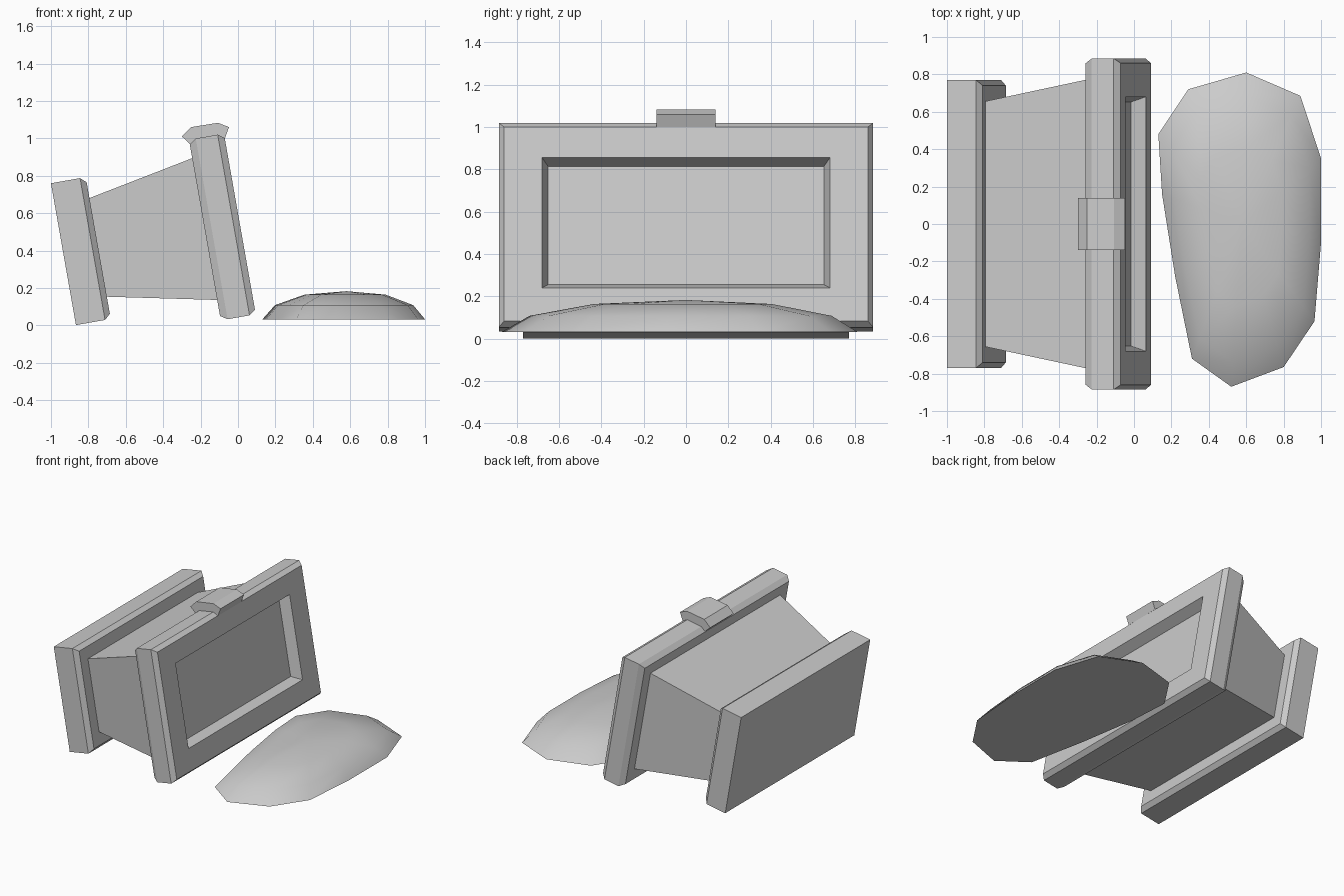
import bpy, bmesh
from math import radians
from mathutils import Matrix

if "Cube" in bpy.data.objects:
    bpy.data.objects.remove(bpy.data.objects["Cube"])

# The housing leans back: its local x is the facing axis, local z is up
TILT = Matrix.Rotation(radians(-10), 4, 'Y')


def finish(name, bm, matrix=None):
    if matrix:
        bmesh.ops.transform(bm, matrix=matrix, verts=bm.verts)
    bmesh.ops.recalc_face_normals(bm, faces=bm.faces)
    me = bpy.data.meshes.new(name)
    bm.to_mesh(me)
    bm.free()
    ob = bpy.data.objects.new(name, me)
    bpy.context.collection.objects.link(ob)
    return ob


def loft(rings, apex=None):
    """Skin closed rings of points, capping the ends (or closing to an apex)."""
    bm = bmesh.new()
    rows = [[bm.verts.new(p) for p in r] for r in rings]
    n = len(rows[0])
    for a, b in zip(rows, rows[1:]):
        for i in range(n):
            j = (i + 1) % n
            bm.faces.new((a[i], a[j], b[j], b[i]))
    bm.faces.new(rows[0])
    if apex:
        top = bm.verts.new(apex)
        for i in range(n):
            bm.faces.new((rows[-1][i], rows[-1][(i + 1) % n], top))
    else:
        bm.faces.new(rows[-1])
    return bm


def rect_loft(name, sections):
    """Sections are (depth, half width, bottom, top) along the facing axis."""
    rings = [[(x, -w, lo), (x, w, lo), (x, w, hi), (x, -w, hi)]
             for x, w, lo, hi in sections]
    return finish(name, loft(rings), TILT)


# Rear panel with one chamfered edge
rect_loft("rear_panel", [(-0.853, 0.77, 0.152, 0.922),
                         (-0.695, 0.77, 0.152, 0.922),
                         (-0.664, 0.74, 0.18, 0.894)])

# Tapered body between the panels
rect_loft("body", [(-0.67, 0.655, 0.274, 0.807),
                   (-0.08, 0.775, 0.152, 0.924)])

# Front frame, chamfered on both sides, with a sunken screen
rect_loft("front_frame", [(-0.086, 0.86, 0.066, 0.998),
                          (-0.049, 0.885, 0.042, 1.023),
                          (0.070, 0.885, 0.042, 1.023),
                          (0.104, 0.86, 0.066, 0.998),
                          (0.104, 0.68, 0.226, 0.850),
                          (0.028, 0.652, 0.254, 0.822)])

# Tab hooked over the top of the frame
profile = [(-0.30, 1.01), (-0.25, 1.06), (-0.107, 1.083), (-0.048, 1.06),
           (-0.07, 1.0), (-0.107, 1.015), (-0.225, 0.995), (-0.257, 0.97)]
finish("top_tab", loft([[(x, y, z) for x, z in profile]
                        for y in (-0.14, 0.14)]))

# Low rounded mound in front
outline = [(0.60, 0.81), (0.29, 0.72), (0.13, 0.48), (0.15, 0.16),
           (0.22, -0.28), (0.31, -0.72), (0.52, -0.87), (0.80, -0.765),
           (0.965, -0.52), (1.0, -0.1), (1.0, 0.35), (0.89, 0.685)]
cx, cy = 0.58, 0.0
rings = [[(cx + (x - cx) * s, cy + (y - cy) * s, z) for x, y in outline]
         for s, z in ((1, 0.032), (0.85, 0.108), (0.5, 0.164))]
mound = finish("mound", loft(rings, (cx, cy, 0.183)))
bpy.context.view_layer.objects.active = mound
mound.select_set(True)
bpy.ops.object.shade_smooth_by_angle(angle=radians(45))
